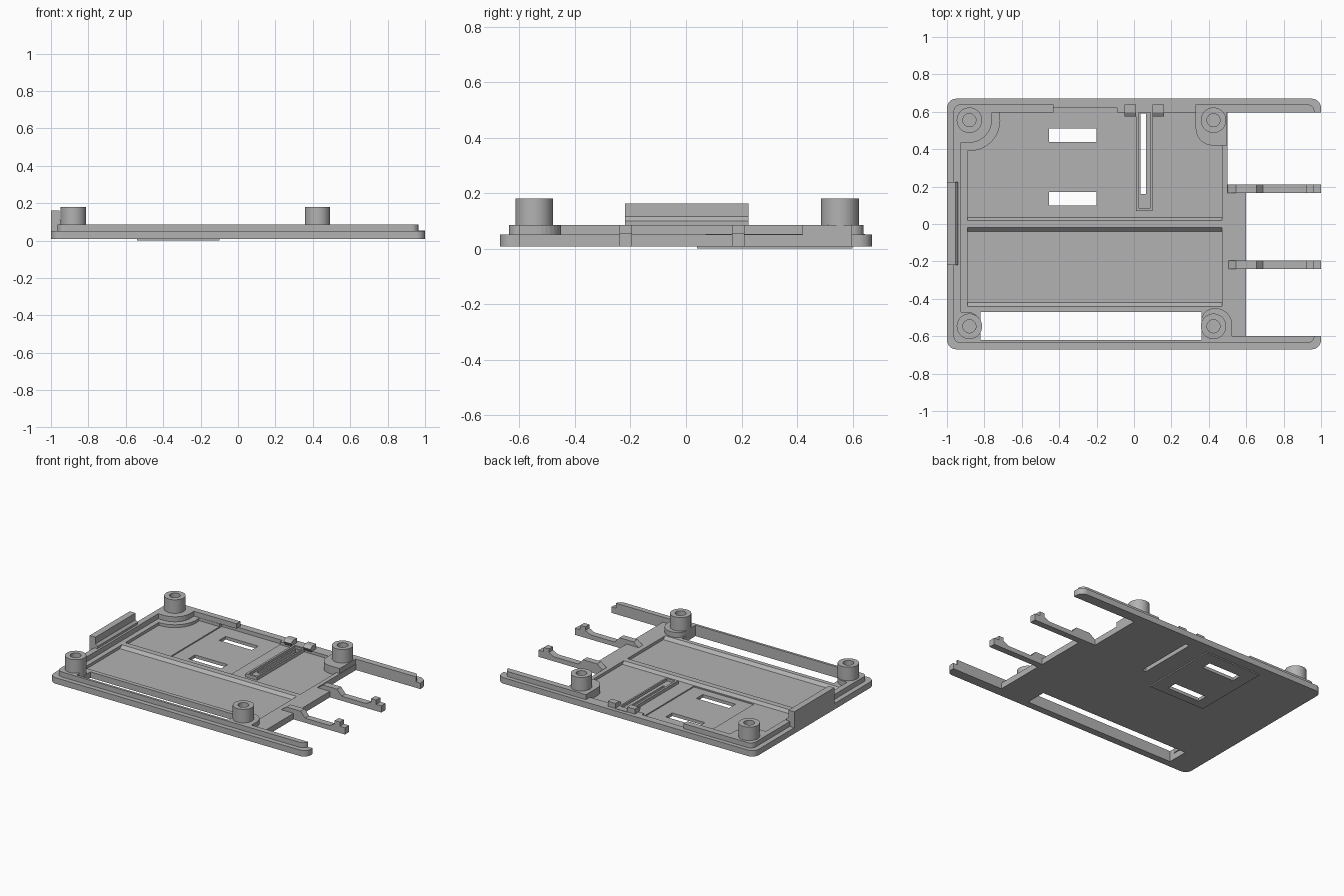
import bpy, bmesh, math
from mathutils import Vector

cube = bpy.data.objects.get("Cube")
if cube:
    bpy.data.objects.remove(cube, do_unlink=True)

grey = bpy.data.materials.new("plain grey")
grey.use_nodes = True
COLOR = (0.45, 0.45, 0.45, 1)
grey.diffuse_color = COLOR
grey.node_tree.nodes["Principled BSDF"].inputs["Base Color"].default_value = COLOR

BOTTOM, FLOOR, SHELF, RIM, TOP = 0.008, 0.03, 0.05, 0.085, 0.18


def prism(name, points, start, depth):
    """Extrude a closed outline of 3D points along a vector."""
    bm = bmesh.new()
    face = bm.faces.new([bm.verts.new(Vector(p) + Vector(start)) for p in points])
    ext = bmesh.ops.extrude_face_region(bm, geom=[face])
    moved = [g for g in ext["geom"] if isinstance(g, bmesh.types.BMVert)]
    bmesh.ops.translate(bm, verts=moved, vec=depth)
    bmesh.ops.recalc_face_normals(bm, faces=bm.faces)
    mesh = bpy.data.meshes.new(name)
    bm.to_mesh(mesh)
    bm.free()
    mesh.materials.append(grey)
    obj = bpy.data.objects.new(name, mesh)
    bpy.context.collection.objects.link(obj)
    return obj


def slab(name, x0, x1, y0, y1, z0, z1, radii=(0, 0, 0, 0)):
    """Box with corner radii ordered front-left, front-right, back-right, back-left."""
    points = []
    corners = [(x0, y0, 1, 1), (x1, y0, -1, 1), (x1, y1, -1, -1), (x0, y1, 1, -1)]
    for i, ((x, y, sx, sy), r) in enumerate(zip(corners, radii)):
        if r == 0:
            points.append((x, y, 0))
            continue
        for k in range(9):
            a = math.radians(180 + 90 * i + 90 * k / 8)
            points.append((x + sx * r + r * math.cos(a), y + sy * r + r * math.sin(a), 0))
    return prism(name, points, (0, 0, z0), (0, 0, z1 - z0))


def disc(name, x, y, r, z0, z1, n=40):
    ring = [(x + r * math.cos(math.tau * k / n), y + r * math.sin(math.tau * k / n), 0)
            for k in range(n)]
    return prism(name, ring, (0, 0, z0), (0, 0, z1 - z0))


def cut(target, *cutters):
    """Subtract the cutters from the target, then discard them."""
    for c in cutters:
        mod = target.modifiers.new("cut", "BOOLEAN")
        mod.operation, mod.solver, mod.object = "DIFFERENCE", "EXACT", c
        bpy.context.view_layer.objects.active = target
        bpy.ops.object.modifier_apply(modifier=mod.name)
        bpy.data.objects.remove(c, do_unlink=True)


def side_profile(name, yz, x0, x1):
    return prism(name, [(0, y, z) for y, z in yz], (x0, 0, 0), (x1 - x0, 0, 0))


def front_window():
    return slab("cutter", -0.82, 0.36, -0.62, -0.47, -0.1, 0.3)


def clip_slot():
    return slab("cutter", 0.035, 0.065, 0.16, 0.59, -0.1, 0.3)


def port_cutouts():
    return (slab("cutter", 0.5, 1.2, 0.165, 0.597, -0.1, 0.3),
            slab("cutter", 0.6, 1.2, -0.6, 0.2, -0.1, 0.3))


# Base tray with recesses and windows
tray = slab("base_tray", -1, 1, -0.67, 0.67, BOTTOM, SHELF, (0.05,) * 4)
cut(tray, *port_cutouts(), front_window())
back_recess = side_profile("cutter", [(0.02, SHELF + 0.01), (0.02, SHELF), (0.035, FLOOR),
                                      (0.595, FLOOR), (0.595, SHELF + 0.01)], -0.89, 0.47)
cut(back_recess, disc("cutter", -0.88, 0.555, 0.165, 0, 0.2))
front_recess = side_profile("cutter", [(-0.44, SHELF + 0.01), (-0.44, SHELF), (-0.42, FLOOR),
                                       (-0.04, FLOOR), (-0.02, SHELF), (-0.02, SHELF + 0.01)],
                            -0.89, 0.47)
cut(tray, back_recess, front_recess,
    slab("cutter", -0.56, -0.09, 0.04, 0.62, 0.022, 0.2))

# Thin pad standing proud of the underside
pad = slab("underside_pad", -0.54, -0.1, 0.04, 0.6, 0, 0.015)
for y in (0.135, 0.475):
    for part in (tray, pad):
        cut(part, slab("cutter", -0.455, -0.2, y - 0.036, y + 0.036, -0.1, 0.3))
cut(tray, clip_slot())

# Raised inner rim
rim = slab("inner_rim", -0.965, 0.965, -0.637, 0.64, SHELF, RIM, (0.04,) * 4)
cut(rim, slab("cutter", -0.925, 1.2, -0.6, 0.597, 0, 0.2), front_window(),
    slab("cutter", -0.43, 0.33, 0.5, 0.8, 0, 0.2))

# Rounded pedestals under the posts
slab("back_left_pedestal", -0.963, -0.76, 0.435, 0.637, FLOOR, RIM, (0, 0.12, 0, 0.04))
slab("back_right_pedestal", 0.33, 0.497, 0.42, 0.639, 0.02, RIM, (0.09, 0, 0, 0))
slab("front_left_pedestal", -0.963, -0.82, -0.635, -0.47, FLOOR, RIM, (0.04, 0, 0.07, 0))
slab("front_right_pedestal", 0.36, 0.525, -0.635, -0.45, FLOOR, RIM, (0, 0, 0.09, 0.07))

# Hollow screw posts
for side, x in (("left", -0.88), ("right", 0.425)):
    for end, y in (("back", 0.555), ("front", -0.547)):
        post = disc(f"{end}_{side}_post", x, y, 0.068, SHELF, TOP)
        cut(post, disc("cutter", x, y, 0.035, RIM + 0.005, 0.3))
        bpy.ops.object.select_all(action="DESELECT")
        post.select_set(True)
        bpy.context.view_layer.objects.active = post
        bpy.ops.object.shade_smooth_by_angle()

# Upright side tab with a chamfered foot
prism("side_tab", [(-1, 0, 0.04), (-0.94, 0, 0.04), (-0.94, 0, 0.1), (-0.955, 0, 0.115),
                   (-0.955, 0, 0.162), (-1, 0, 0.162)], (0, -0.22, 0), (0, 0.445, 0))

# Slotted clip and latch blocks on the back edge
clip = slab("slotted_clip", 0.01, 0.1, 0.07, 0.645, 0.02, SHELF + 0.003)
cut(clip, slab("cutter", 0.025, 0.088, 0.085, 0.6, 0.035, 0.2), clip_slot())
for name, x in (("left_latch_block", -0.05), ("right_latch_block", 0.1)):
    side_profile(name, [(0.597, 0.04), (0.64, 0.04), (0.64, RIM), (0.597, RIM),
                        (0.575, 0.07)], x, x + 0.06)

# Two flexible arms with hooked tips
arm = [(0.49, BOTTOM), (1, BOTTOM), (1, 0.055), (0.96, 0.055), (0.96, RIM), (0.92, RIM),
       (0.92, 0.06), (0.88, 0.04), (0.69, 0.04), (0.655, 0.08), (0.545, 0.08), (0.505, SHELF)]
for name, y in (("back_arm", 0.165), ("front_arm", -0.24)):
    prism(name, [(x, 0, z) for x, z in arm], (0, y, 0), (0, 0.045, 0))
